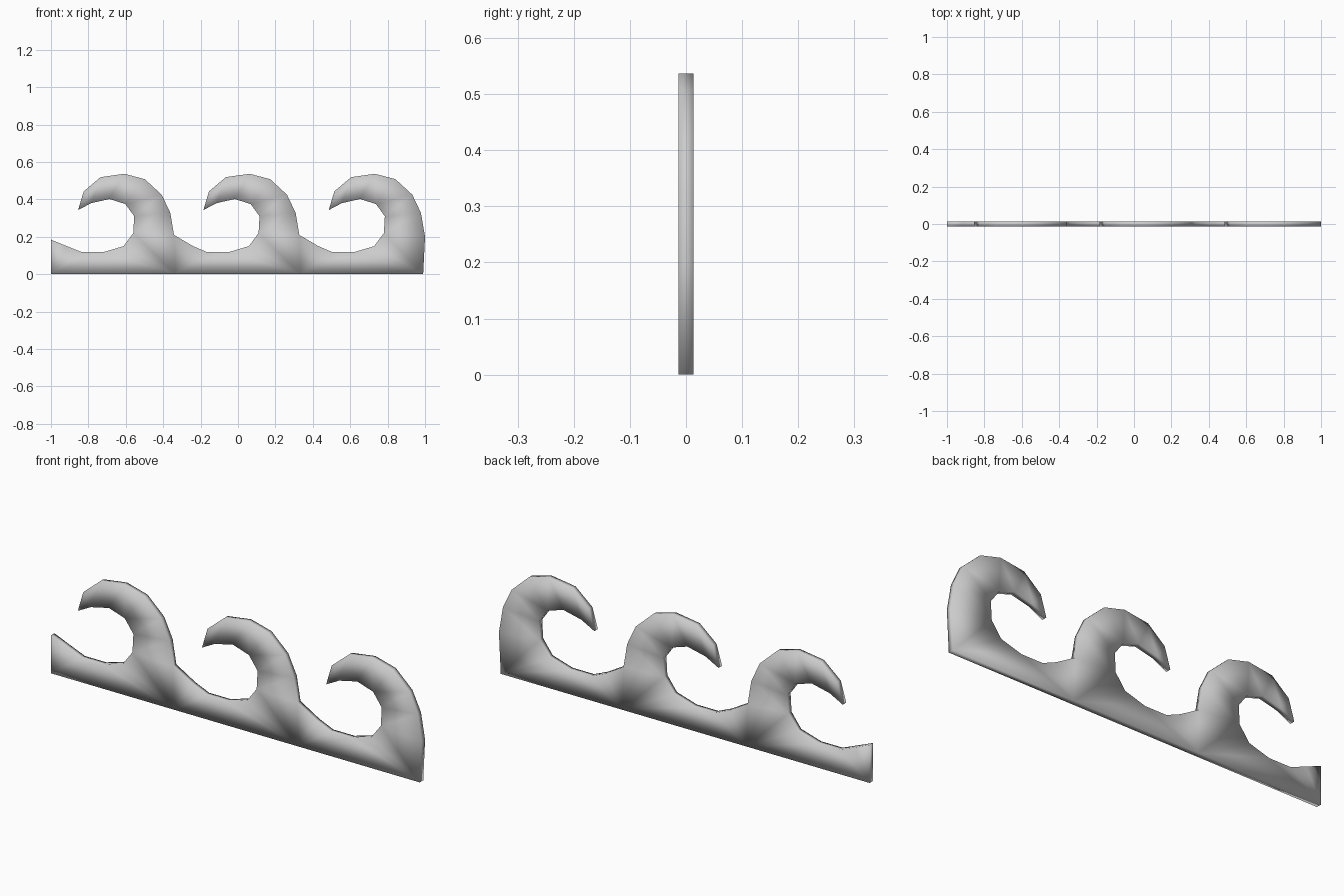
import bpy, bmesh

if "Cube" in bpy.data.objects:
    bpy.data.objects.remove(bpy.data.objects["Cube"])

HALF = 0.0135      # half thickness
PITCH = 0.67       # spacing of the waves

# Outline of one wave: trough, inside of curl, tip, then crest and back
WAVE = [(-0.24, 0.15), (-0.165, 0.118), (-0.05, 0.118), (0.058, 0.15),
        (0.11, 0.22), (0.115, 0.31), (0.068, 0.375), (-0.017, 0.402),
        (-0.115, 0.38), (-0.185, 0.343), (-0.155, 0.443), (-0.065, 0.519),
        (0.062, 0.537), (0.172, 0.508), (0.262, 0.425), (0.308, 0.328)]
# Top and bottom of the joints between neighbouring waves
JOINTS = [((-1.0, 0.185), (-1.0, 0.0)), ((-0.342, 0.21), (-0.335, 0.0)),
          ((0.328, 0.21), (0.335, 0.0)), ((1.0, 0.2), (0.99, 0.0))]

bm = bmesh.new()


def vert(p):
    return bm.verts.new((p[0], -HALF, p[1]))


# Front faces, one per wave, sharing the joint edges
joints = [(vert(t), vert(b)) for t, b in JOINTS]
for i in range(3):
    (lt, lb), (rt, rb) = joints[i], joints[i + 1]
    dx = (i - 1) * PITCH
    curl = [vert((x + dx, z)) for x, z in WAVE]
    # the leftmost trough is cut by the end of the strip
    if i == 0:
        curl[0].co.x, curl[0].co.z = -0.92, 0.152
    bm.faces.new([lb, rb, rt] + curl[::-1] + [lt])

# Thickness
front = bm.faces[:]
ext = bmesh.ops.extrude_face_region(bm, geom=front, use_keep_orig=True)
for g in ext["geom"]:
    if isinstance(g, bmesh.types.BMVert):
        g.co.y = HALF
bmesh.ops.triangulate(bm, faces=[f for f in bm.faces if len(f.verts) > 4])
bmesh.ops.recalc_face_normals(bm, faces=bm.faces[:])
for f in bm.faces:
    f.smooth = True

mesh = bpy.data.meshes.new("wave_border")
bm.to_mesh(mesh)
bm.free()
obj = bpy.data.objects.new("wave_border", mesh)
bpy.context.collection.objects.link(obj)
